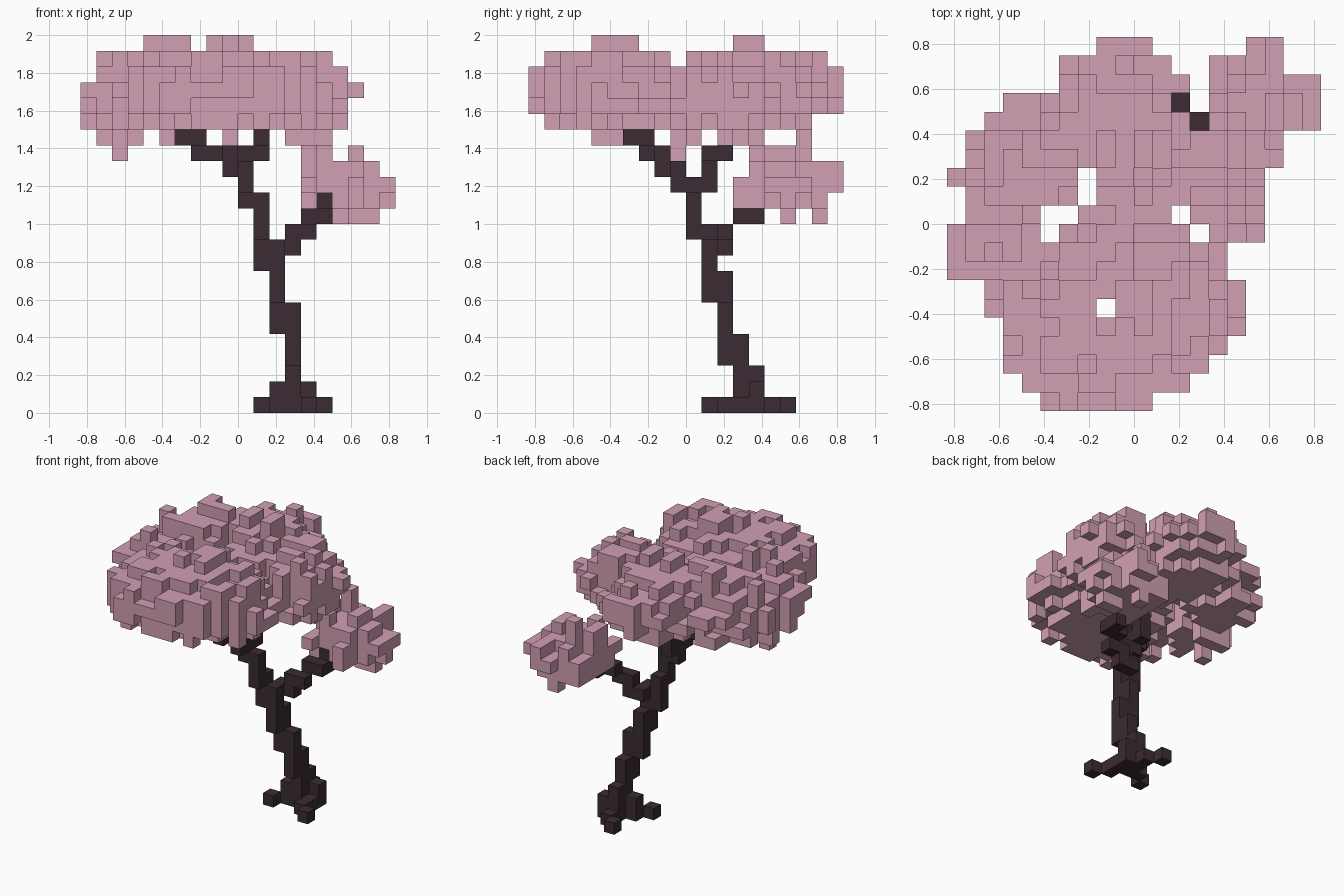
import bpy
import bmesh
import random
from itertools import product
from mathutils import Vector

random.seed(11)
VOXEL = 1 / 12          # edge length of one cube
HALF = 10               # half the plan width in cubes
SIDES = [Vector(d) for d in ((1, 0, 0), (-1, 0, 0), (0, 1, 0),
                             (0, -1, 0), (0, 0, 1), (0, 0, -1))]

cube = bpy.data.objects.get("Cube")
if cube:
    bpy.data.objects.remove(cube, do_unlink=True)


def make_material(name, colour):
    mat = bpy.data.materials.new(name)
    mat.use_nodes = True
    mat.diffuse_color = (*colour, 1)
    mat.node_tree.nodes["Principled BSDF"].inputs["Base Color"].default_value = (*colour, 1)
    return mat


def neighbours(cell):
    return [tuple(int(c + s) for c, s in zip(cell, side)) for side in SIDES]


def voxel_object(name, cells, mat):
    """Mesh only the outer faces of a set of grid cells."""
    bm = bmesh.new()
    corners = {}

    def corner(point):
        key = tuple(round(c * 2) for c in point)
        if key not in corners:
            corners[key] = bm.verts.new((point - Vector((HALF, HALF, 0))) * VOXEL)
        return corners[key]

    for cell in sorted(cells):
        centre = Vector(cell) + Vector((.5, .5, .5))
        for side, other in zip(SIDES, neighbours(cell)):
            if other in cells:
                continue
            u = Vector((side.y, side.z, side.x)) / 2
            v = side.cross(u)
            mid = centre + side / 2
            bm.faces.new([corner(mid + a * u + b * v)
                          for a, b in ((1, 1), (-1, 1), (-1, -1), (1, -1))])
    bm.normal_update()
    mesh = bpy.data.meshes.new(name)
    bm.to_mesh(mesh)
    bm.free()
    mesh.materials.append(mat)
    obj = bpy.data.objects.new(name, mesh)
    bpy.context.collection.objects.link(obj)
    return obj


def columns(*specs):
    """Upright stacks of cells given as x, y, lowest and highest layer."""
    return {(x, y, z) for x, y, low, high in specs for z in range(low, high + 1)}


def leaf_clump(centre, radii, low, high, bumps=0.42):
    """Rounded clump of cells with single cubes standing out of its skin."""
    core = set()
    for cell in product(range(20), range(20), range(low, high + 1)):
        if sum(((c + .5 - m) / r) ** 2 for c, m, r in zip(cell, centre, radii)) < 1:
            core.add(cell)
    skin = sorted({n for c in core for n in neighbours(c)} - core)
    return core | {n for n in skin if random.random() < bumps
                   and 0 <= min(n) and max(n[:2]) < 20 and low <= n[2] <= high}


bark = make_material("dark bark", (.043, .025, .033))
blossom = make_material("pink blossom", (.64, .35, .455))

# Leaning trunk
trunk = columns((13, 14, 0, 2), (13, 13, 0, 4), (13, 12, 3, 6), (12, 12, 5, 8),
                (12, 11, 7, 10), (11, 11, 9, 11), (11, 10, 11, 13), (10, 10, 13, 14))
# Spreading roots
roots = columns((12, 13, 0, 1), (11, 12, 0, 0), (14, 14, 0, 1), (14, 12, 0, 0),
                (15, 11, 0, 0), (14, 13, 0, 0), (13, 15, 0, 0), (12, 16, 0, 0))
# Front, back and side branches
branches = columns((10, 9, 14, 15), (9, 9, 15, 15), (9, 8, 15, 16), (8, 8, 16, 16),
                   (8, 7, 16, 16), (7, 7, 16, 17), (7, 6, 17, 17), (6, 6, 17, 18),
                   (10, 11, 14, 16), (11, 11, 16, 16), (11, 12, 16, 18),
                   (12, 12, 10, 10), (13, 12, 10, 11), (14, 12, 11, 11),
                   (14, 13, 12, 12), (15, 13, 12, 12), (15, 14, 12, 13))
wood = trunk | roots | branches
voxel_object("trunk_and_branches", wood, bark)

# Upper canopy from overlapping clumps
canopy = set()
for centre, radii in (((9, 4.9, 20.4), (6.5, 4.5, 2.5)),
                      ((3, 9, 19.6), (2.6, 2.2, 2.1)),
                      ((4.2, 12.9, 20.4), (3.1, 2.7, 2.5)),
                      ((9, 14.6, 20.4), (3.5, 4.6, 2.5)),
                      ((14, 12.2, 20), (3.2, 3.1, 2.4))):
    canopy |= leaf_clump(centre, radii, 18, 22)
# Outermost tufts
canopy |= columns((0, 9, 19, 20), (0, 8, 20, 20), (1, 9, 19, 20), (1, 8, 19, 20),
                  (9, 0, 20, 21), (8, 0, 20, 20), (10, 0, 20, 21), (7, 0, 20, 20),
                  (9, 19, 20, 21), (8, 19, 20, 20), (10, 19, 20, 21), (10, 9, 18, 20))
# Hanging tufts
canopy |= columns((2, 9, 16, 18), (1, 10, 17, 18), (3, 10, 17, 18), (2, 10, 17, 18),
                  (5, 4, 17, 18), (5, 5, 17, 18), (9, 10, 17, 18), (13, 12, 17, 18),
                  (14, 12, 17, 18), (14, 13, 17, 18), (15, 12, 17, 18), (13, 14, 17, 18))
# Raised crowns
for xs, ys in ((range(8, 11), range(4, 7)), (range(4, 7), range(13, 15)),
               (range(8, 12), range(13, 15))):
    canopy |= {(x, y, 23) for x, y in product(xs, ys)
               if (x, y, 22) in canopy and random.random() < .6}
# Gaps between the clumps
gaps = {(7, 11), (7, 12), (5, 9), (5, 10), (6, 10), (12, 10), (13, 9), (8, 5),
        (13, 15), (13, 16)}
canopy = {c for c in canopy if c[:2] not in gaps}
voxel_object("upper_canopy", canopy - wood, blossom)

# Low side clump
low_leaves = leaf_clump((16.3, 16.4, 14.4), (2.7, 2.7, 1.75), 12, 16)
low_leaves |= columns((19, 17, 14, 14), (17, 19, 14, 15), (16, 19, 14, 14), (15, 17, 16, 17))
low_leaves = {c for c in low_leaves if c[:2] not in gaps}
voxel_object("low_clump", low_leaves - wood, blossom)
